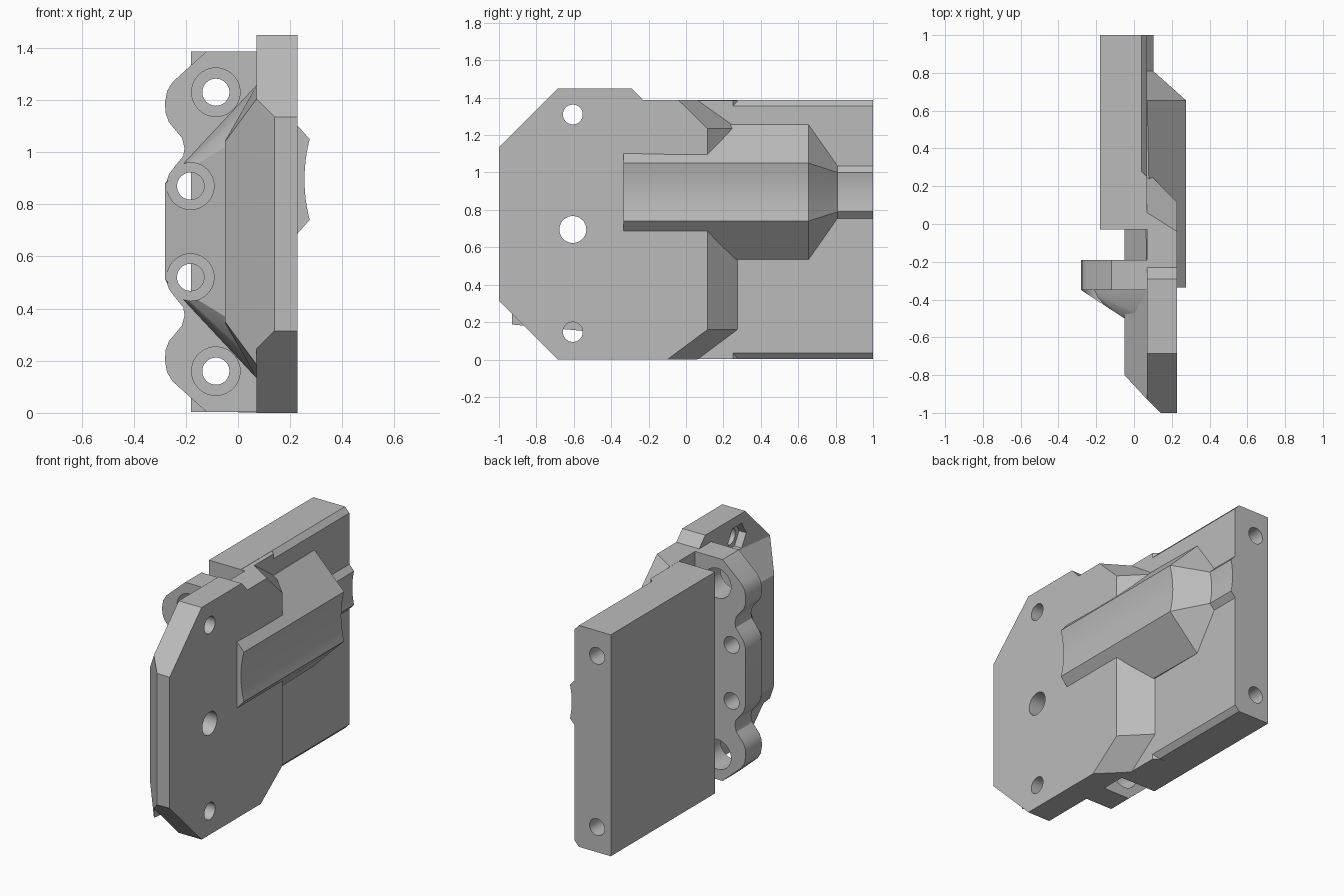
import bpy, bmesh, math
from mathutils import Vector

cube = bpy.data.objects.get("Cube")
if cube:
    bpy.data.objects.remove(cube, do_unlink=True)

grey = bpy.data.materials.new("plain_grey")
grey.use_nodes = True
grey.diffuse_color = (0.5, 0.5, 0.5, 1)
grey.node_tree.nodes["Principled BSDF"].inputs["Base Color"].default_value = (0.5, 0.5, 0.5, 1)

MID = 0.695    # mirror height of the main bodies
RIB = 0.895    # mirror height of the rib


def finish(name, bm):
    bmesh.ops.recalc_face_normals(bm, faces=bm.faces)
    mesh = bpy.data.meshes.new(name)
    bm.to_mesh(mesh)
    bm.free()
    obj = bpy.data.objects.new(name, mesh)
    bpy.context.collection.objects.link(obj)
    mesh.materials.append(grey)
    return obj


def loft(name, rings, bisect=None):
    """Closed body through rings holding the same number of points."""
    bm = bmesh.new()
    rows = [[bm.verts.new(p) for p in ring] for ring in rings]
    n = len(rows[0])
    for a, b in zip(rows, rows[1:]):
        for i in range(n):
            j = (i + 1) % n
            bm.faces.new((a[i], a[j], b[j], b[i]))
    bm.faces.new(rows[0])
    bm.faces.new(rows[-1])
    if bisect:
        co, no = bisect
        cut = bmesh.ops.bisect_plane(bm, geom=bm.verts[:] + bm.edges[:] + bm.faces[:],
                                     plane_co=co, plane_no=no, clear_outer=True)
        edges = [e for e in cut["geom_cut"] if isinstance(e, bmesh.types.BMEdge)]
        bmesh.ops.contextual_create(bm, geom=edges)
    return finish(name, bm)


def prism_y(name, section, y0, y1):
    return loft(name, [[(x, y, z) for x, z in section] for y in (y0, y1)])


def hull(name, points):
    bm = bmesh.new()
    for p in points:
        bm.verts.new(p)
    result = bmesh.ops.convex_hull(bm, input=bm.verts[:])
    loose = [v for v in bm.verts if not v.link_faces]
    bmesh.ops.delete(bm, geom=loose, context='VERTS')
    bmesh.ops.dissolve_limit(bm, angle_limit=0.01, verts=bm.verts[:], edges=bm.edges[:])
    return finish(name, bm)


def drill(obj, axis, centre, radius, start, end, sides=40):
    """Cut a round or hexagonal hole along the x or y axis."""
    rings = []
    for d in (start, end):
        ring = []
        for i in range(sides):
            a = math.tau * i / sides
            u, z = centre[0] + radius * math.cos(a), centre[1] + radius * math.sin(a)
            ring.append((d, u, z) if axis == 'x' else (u, d, z))
        rings.append(ring)
    cutter = loft("cutter", rings)
    cutter.hide_render = True
    mod = obj.modifiers.new("hole", 'BOOLEAN')
    mod.operation, mod.solver, mod.object = 'DIFFERENCE', 'EXACT', cutter
    bpy.context.view_layer.objects.active = obj
    bpy.ops.object.modifier_apply(modifier=mod.name)
    bpy.data.objects.remove(cutter, do_unlink=True)


def flip(z):
    return 2 * MID - z


# Front plate: cut corners, sloped rear end, slanted leading edge
front_edge = [(-0.04, 1.387), (-0.23, 1.387), (-0.29, 1.45), (-0.685, 1.45),
              (-1, 1.135), (-1, 0.315), (-0.685, 0), (-0.1, 0)]
outer = [(0.115, 0.16), (0.115, 1.235)]
inner = [(0.275, 0.16), (0.275, 1.235)]
inner_edge = [(0.06, 1.387)] + front_edge[1:-1] + [(0.06, 0)]
front_plate = loft("front_plate",
                   [[(0.228, y, z) for y, z in front_edge + outer],
                    [(0.07, y, z) for y, z in inner_edge + inner]],
                   bisect=(Vector((0.14, -1, 0)), Vector((-1, -1, 0))))

# Inner block behind the front plate, with tapered sides
block = []
for top in (True, False):
    for x, y, z in [(0.07, -0.93, 1.203), (0.07, -0.35, 1.255), (0.07, -0.03, 1.255),
                    (-0.05, -0.8, 1.04), (-0.05, -0.03, 1.06)]:
        block.append((x, y, z if top else flip(z)))
inner_block = hull("inner_block", block)

# Mounting flange with a wavy outer edge
wave = [(0.08, 1.387), (-0.12, 1.387), (-0.25, 1.27), (-0.272, 1.235), (-0.28, 1.19),
        (-0.278, 1.15), (-0.265, 1.115), (-0.24, 1.085), (-0.215, 1.055), (-0.205, 1.015),
        (-0.21, 0.985), (-0.235, 0.955), (-0.265, 0.915), (-0.28, 0.87)]
section = wave + [(x, flip(z)) for x, z in reversed(wave)]
flange = prism_y("mounting_flange", section, -0.35, -0.19)

# Sloped gusset that braces the flange
brace = []
for x, y, z in [(-0.28, -0.35, 0.88), (0.07, -0.35, 1.255), (-0.28, -0.34, 0.88),
                (0.07, -0.34, 1.255), (-0.05, -0.5, 1.02), (0.07, -0.5, 1.2)]:
    brace += [(x, y, z), (x, y, flip(z))]
gusset = hull("flange_gusset", brace)

# Rear plate with bevelled outer edges and square front shoulder
half = [(-0.18, 1.387), (0.04, 1.387), (0.07, 1.355)]
rear_plate = prism_y("rear_plate", half + [(x, flip(z)) for x, z in reversed(half)], -0.03, 1)
shoulder_base = [(0.0, -0.03), (0.07, -0.03), (0.07, 0.25), (0.04, 0.28), (0.0, 0.28)]
shoulder = loft("rear_plate_shoulder", [[(x, y, z) for x, y in shoulder_base]
                                        for z in (0.002, 1.386)])


# Raised rib with a hollowed crest, tapering to a low tail
def rib_ring(y, foot, crest, x, dip, steps=12):
    ring = [(0.05, y, RIB - foot), (0.07, y, RIB - foot)]
    for i in range(steps + 1):
        t = 2 * i / steps - 1
        ring.append((x - dip * (1 - t * t), y, RIB + t * crest))
    return ring + [(0.07, y, RIB + foot), (0.05, y, RIB + foot)]


rib = loft("raised_rib", [rib_ring(-0.335, 0.361, 0.155, 0.275, 0.02),
                          rib_ring(0.655, 0.361, 0.155, 0.275, 0.02),
                          rib_ring(0.81, 0.14, 0.105, 0.102, 0.012),
                          rib_ring(1.0, 0.14, 0.105, 0.102, 0.012)])
# Trim the front of the rib base so that it stays inside the front plate
rib_trim = [v for v in rib.data.vertices if v.co.y < -0.3 and v.co.x < 0.1]
for v in rib_trim:
    v.co.x += 0.02

# Cross holes through the front plate, with nut pockets on the inside
for z, r in ((1.31, 0.053), (MID, 0.072), (0.147, 0.053)):
    drill(front_plate, 'x', (-0.605, z), r, -0.3, 0.5)
    if z != MID:
        drill(front_plate, 'x', (-0.605, z), 0.09, 0.0, 0.12, 6)
drill(inner_block, 'x', (-0.605, MID), 0.072, -0.3, 0.5)

# Lengthwise holes through the flange, gusset and rear plate
for z in (1.23, flip(1.23)):
    drill(flange, 'y', (-0.085, z), 0.093, -0.6, 0.0)
    drill(rear_plate, 'y', (-0.085, z), 0.052, -0.2, 1.2)
for z in (0.87, flip(0.87)):
    drill(flange, 'y', (-0.182, z), 0.052, -0.6, 0.0)
    drill(gusset, 'y', (-0.182, z), 0.09, -0.8, -0.3)

# Smooth the round holes and curves, keep the cut edges crisp
for obj in (front_plate, inner_block, flange, gusset, rear_plate, shoulder, rib):
    bpy.ops.object.select_all(action='DESELECT')
    obj.select_set(True)
    bpy.context.view_layer.objects.active = obj
    bpy.ops.object.shade_smooth_by_angle(angle=math.radians(25))
